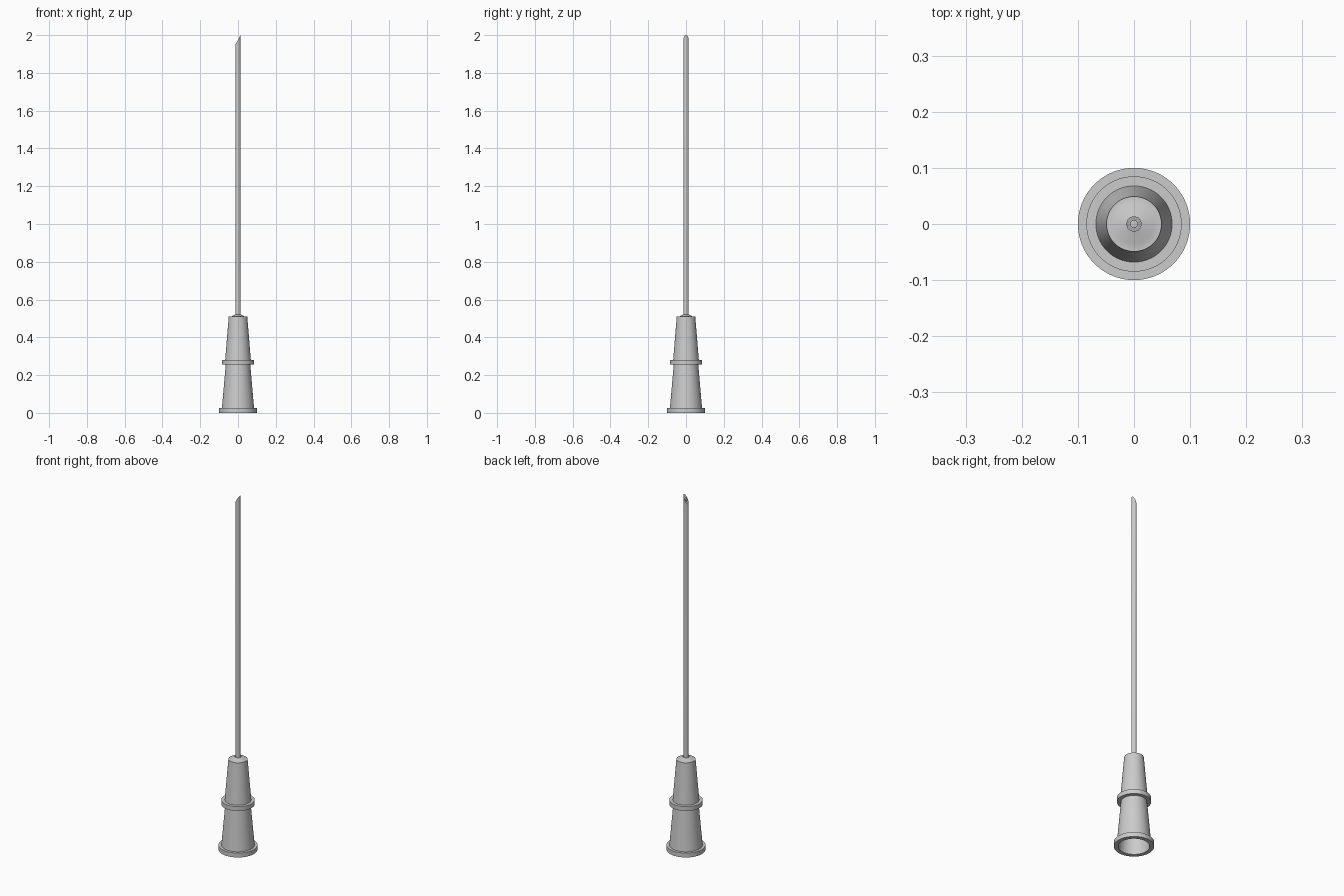
import bpy, bmesh, math

if "Cube" in bpy.data.objects:
    bpy.data.objects.remove(bpy.data.objects["Cube"])

TIP_LOW, TIP_HIGH, R = 1.95, 2.0, 0.0135


def lathe(name, profile, n, closed=False, place=None):
    """Revolve (radius, z) points round z; radius 0 becomes a pole."""
    bm = bmesh.new()
    rings = []
    for k, (r, z) in enumerate(profile):
        if r == 0:
            rings.append([bm.verts.new((0, 0, z))] * n)
            continue
        ring = []
        for i in range(n):
            a = 2 * math.pi * i / n
            x, y = r * math.cos(a), r * math.sin(a)
            ring.append(bm.verts.new((x, y, place(x, z) if place else z)))
        rings.append(ring)
    pairs = list(zip(rings, rings[1:]))
    if closed:
        pairs.append((rings[-1], rings[0]))
    for a, b in pairs:
        for i in range(n):
            j = (i + 1) % n
            bm.faces.new(dict.fromkeys((a[i], a[j], b[j], b[i])))
    bmesh.ops.recalc_face_normals(bm, faces=bm.faces)
    mesh = bpy.data.meshes.new(name)
    bm.to_mesh(mesh)
    bm.free()
    obj = bpy.data.objects.new(name, mesh)
    bpy.context.collection.objects.link(obj)
    bpy.ops.object.select_all(action='DESELECT')
    obj.select_set(True)
    bpy.context.view_layer.objects.active = obj
    bpy.ops.object.shade_smooth_by_angle(angle=math.radians(30))
    return obj


# Hollow tapered hub with base flange, middle collar and low cone at the top
lathe("hub", [
    (0, 0.48), (0.038, 0.48), (0.078, 0.0),      # socket
    (0.1, 0.0), (0.1, 0.025), (0.085, 0.025),    # base flange
    (0.065, 0.255), (0.085, 0.255),              # lower body
    (0.085, 0.28), (0.068, 0.28),                # collar
    (0.049, 0.51), (0.036, 0.51),                # upper body
    (0.013, 0.522), (0, 0.522),                  # glue cone
], 64)


# Hollow needle whose top end is cut on a slant, high on the +x side
def slant(x, z):
    if z < 1:
        return z
    return TIP_LOW + (TIP_HIGH - TIP_LOW) * (x + R) / (2 * R)


lathe("needle", [(R, 0.485), (R, 2.0), (0.006, 2.0), (0.006, 0.485)],
      32, closed=True, place=slant)
